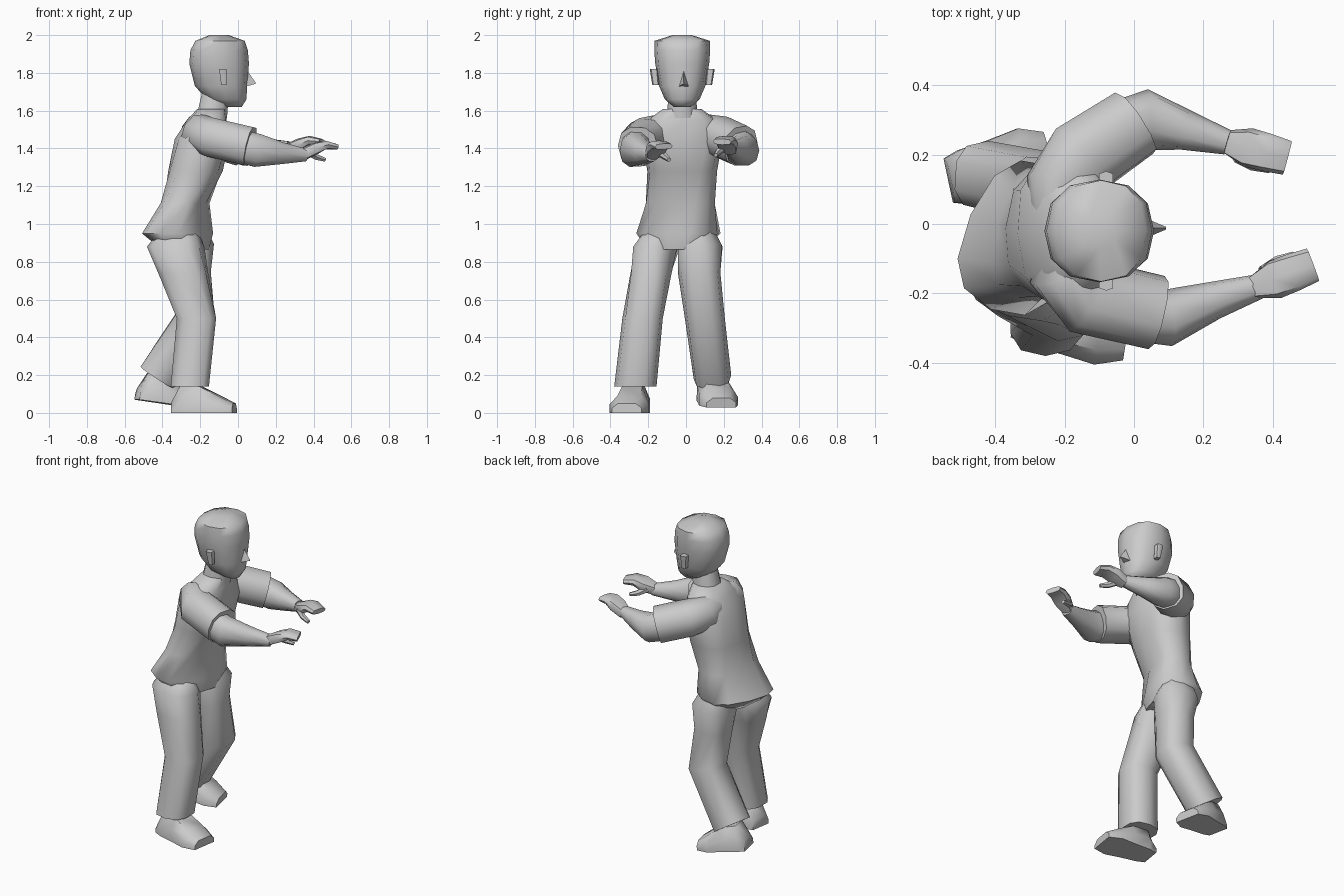
import bpy, bmesh, math
from mathutils import Vector, Matrix

if "Cube" in bpy.data.objects:
    bpy.data.objects.remove(bpy.data.objects["Cube"])


def skin(name, rings, angle=40):
    """Bridge equal-length point rings into a closed, capped mesh."""
    bm = bmesh.new()
    loops = [[bm.verts.new(p) for p in r] for r in rings]
    n = len(loops[0])
    for a, b in zip(loops, loops[1:]):
        for i in range(n):
            bm.faces.new((a[i], a[(i + 1) % n], b[(i + 1) % n], b[i]))
    bm.faces.new(loops[0])
    bm.faces.new(loops[-1])
    bmesh.ops.recalc_face_normals(bm, faces=bm.faces)
    me = bpy.data.meshes.new(name)
    bm.to_mesh(me)
    bm.free()
    ob = bpy.data.objects.new(name, me)
    bpy.context.collection.objects.link(ob)
    bpy.ops.object.select_all(action='DESELECT')
    ob.select_set(True)
    bpy.context.view_layer.objects.active = ob
    bpy.ops.object.shade_smooth_by_angle(angle=math.radians(angle))
    return ob


def loft(name, secs, sides=10, power=0.85, normal=None, angle=50):
    """Sections: x, y, z, half width (y-ish), half depth, optional yaw."""
    pts = [Vector(s[:3]) for s in secs]
    rings = []
    for i, s in enumerate(secs):
        if normal:
            nrm = Vector(normal)
        else:
            nrm = Vector()
            if i > 0:
                nrm += (pts[i] - pts[i - 1]).normalized()
            if i < len(pts) - 1:
                nrm += (pts[i + 1] - pts[i]).normalized()
            nrm.normalize()
        yaw = math.radians(s[5]) if len(s) > 5 else 0
        side = Vector((math.sin(yaw), math.cos(yaw), 0))
        side = (side - nrm * side.dot(nrm)).normalized()
        other = nrm.cross(side)
        ring = []
        for k in range(sides):
            t = 2 * math.pi * k / sides
            c, d = math.cos(t), math.sin(t)
            c = math.copysign(abs(c) ** power, c)
            d = math.copysign(abs(d) ** power, d)
            ring.append(pts[i] + side * c * s[3] + other * d * s[4])
        rings.append(ring)
    return skin(name, rings, angle)


UP = (0, 0, 1)

# Torso: twisted hips, narrow waist, sloping shoulders
loft("torso", [
    (-.28, -.055, .865, .15, .11, 24), (-.32, -.04, .95, .225, .165, 24),
    (-.28, -.03, 1.11, .19, .115, 16), (-.225, -.02, 1.28, .185, .145, 4),
    (-.19, -.02, 1.45, .215, .145, -3), (-.165, -.02, 1.55, .185, .105, -3),
    (-.14, -.02, 1.61, .10, .075)],
    sides=12, power=.78, normal=UP, angle=65)
loft("neck", [(-.14, -.02, 1.56, .085, .085), (-.12, -.02, 1.69, .07, .075)],
     normal=UP)

# Head, one skin from chin to crown
head = [(-.03, 1.62, .045, .05), (-.06, 1.66, .092, .105),
        (-.09, 1.73, .122, .138), (-.10, 1.85, .143, .158),
        (-.10, 1.92, .148, .152), (-.095, 1.97, .146, .13),
        (-.10, 2.0, .05, .05)]
loft("head", [(x, -.02, z, w, d) for x, z, w, d in head],
     sides=12, normal=UP, angle=60)

# Nose wedge
skin("nose", [[(.03, -.012 + dy, z) for dy, z in
               ((-.03, 1.725), (.03, 1.725), (0, 1.84))],
              [(.092, -.012 + dy, z) for dy, z in
               ((-.004, 1.742), (.004, 1.742), (0, 1.75))]], 20)

# Ears: flat upright tabs
for nm, y, out in (("near_ear", -.16, -1), ("far_ear", .12, 1)):
    loft(nm, [(-.075, y, 1.735, .018, .015), (-.08, y + out * .01, 1.82, .022, .022)],
         sides=6, power=.6, normal=UP)

# Sleeves
loft("near_sleeve", [
    (-.21, -.03, 1.50, .05, .06), (-.20, -.13, 1.48, .105, .10),
    (-.13, -.21, 1.455, .115, .108), (.065, -.255, 1.41, .108, .108)], angle=60)
loft("far_sleeve", [
    (-.24, .0, 1.50, .05, .06), (-.215, .10, 1.48, .10, .10),
    (-.15, .19, 1.46, .115, .108), (.0, .29, 1.415, .105, .108)], angle=60)

# Forearms
loft("near_forearm", [
    (.02, -.26, 1.41, .08, .09), (.10, -.27, 1.39, .082, .092),
    (.23, -.22, 1.375, .055, .06), (.36, -.18, 1.365, .036, .034)])
loft("far_forearm", [
    (-.03, .28, 1.415, .08, .09), (.04, .30, 1.39, .088, .085),
    (.15, .27, 1.395, .058, .06), (.27, .235, 1.405, .036, .034)])


# Hands: flat mitten plus a thumb on the inner side
def hand(nm, wrist, yaw, inward):
    def at(along, side, up):
        return Vector(wrist) + Matrix.Rotation(math.radians(yaw), 3, 'Z') @ Vector(
            (along, side * inward, up))
    loft(nm + "_hand", [(*at(s, 0, u), w, d) for s, u, w, d in (
        (0, 0, .034, .032), (.065, .028, .057, .032),
        (.12, .048, .055, .024), (.18, .04, .05, .016))], sides=8, power=.65)
    loft(nm + "_thumb", [(*at(s, v, u), w, w) for s, v, u, w in (
        (.04, .03, .01, .022), (.09, .045, -.015, .017), (.14, .045, -.03, .011))],
        sides=6)


hand("near", (.347, -.182, 1.37), 21, 1)
hand("far", (.267, .237, 1.395), -15, -1)

# Trouser legs: near one upright, far one bent back
loft("near_trouser_leg", [
    (-.31, -.13, .98, .07, .09, 18), (-.33, -.155, .88, .115, .15, 18),
    (-.29, -.185, .74, .11, .132, 8), (-.22, -.23, .5, .107, .108),
    (-.255, -.268, .14, .112, .105)], normal=UP, power=.75, angle=65)
loft("far_trouser_leg", [
    (-.27, .06, .98, .08, .09, 15), (-.255, .075, .88, .118, .125, 15),
    (-.245, .07, .74, .112, .105), (-.225, .10, .5, .105, .11),
    (-.425, .14, .19, .10, .11)], power=.75, angle=65)


# Shoes: cross-sections from heel to toe
def shoe(name, loc, yaw, pitch, scale):
    m = (Matrix.Translation(loc) @ Matrix.Rotation(math.radians(yaw), 4, 'Z')
         @ Matrix.Rotation(math.radians(pitch), 4, 'Y')
         @ Matrix.Diagonal((scale, 1, 1, 1)))
    rings = []
    for x, w, h in ((0, .065, .06), (.05, .08, .15), (.15, .09, .14),
                    (.25, .105, .09), (.33, .08, .05)):
        prof = [(-w, 0), (-w, h * .5), (-w * .6, h), (w * .6, h),
                (w, h * .5), (w, 0)]
        rings.append([m @ Vector((x, y, z)) for y, z in prof])
    skin(name, rings, 50)


shoe("near_shoe", (-.345, -.262, 0), -9, 0, 1)
shoe("far_shoe", (-.535, .125, .07), 12, 8, .9)
